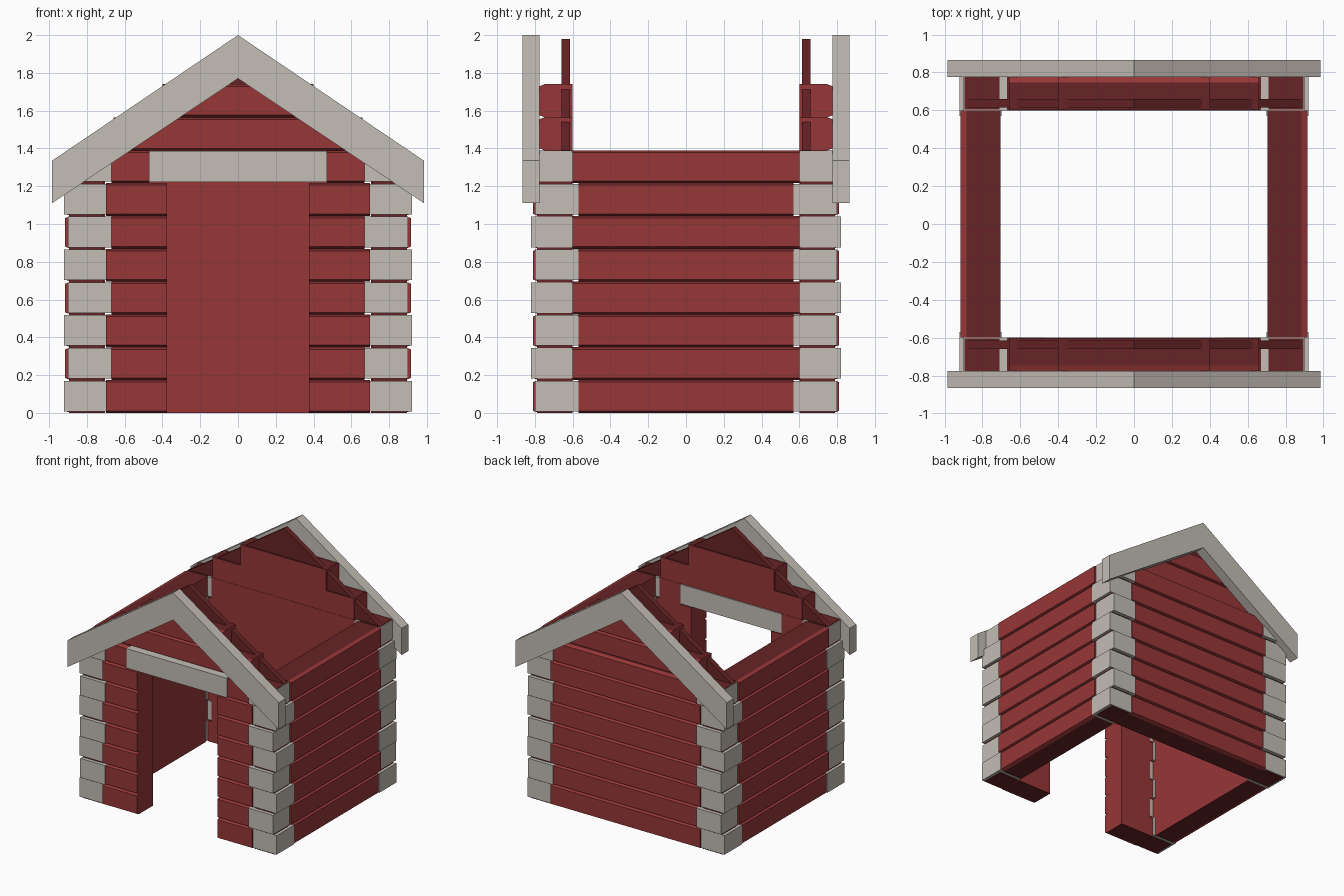
import bpy, bmesh

cube = bpy.data.objects.get("Cube")
if cube:
    bpy.data.objects.remove(cube)


def material(name, rgb):
    mat = bpy.data.materials.new(name)
    mat.use_nodes = True
    mat.diffuse_color = (*rgb, 1)
    mat.node_tree.nodes["Principled BSDF"].inputs["Base Color"].default_value = (*rgb, 1)
    return mat


RED = material("barn red", (0.31, 0.037, 0.039))
DARK = material("dark red", (0.135, 0.017, 0.019))
GREY = material("warm grey", (0.55, 0.51, 0.46))

COURSES = 8
PITCH = 1.39 / COURSES
WALL_TOP = 1.39


def extrude(name, profile, start, end, place, mats):
    """Extrude a 2D profile from start to end; place() maps (a, z, along) to space."""
    bm = bmesh.new()
    near = [bm.verts.new(place(a, z, start)) for a, z in profile]
    far = [bm.verts.new(place(a, z, end)) for a, z in profile]
    bm.faces.new(near)
    bm.faces.new(far)
    for i in range(len(profile)):
        j = (i + 1) % len(profile)
        bm.faces.new((near[i], near[j], far[j], far[i]))
    bmesh.ops.recalc_face_normals(bm, faces=bm.faces)
    # Flat tops and undersides take the second material
    if len(mats) > 1:
        for face in bm.faces:
            face.material_index = int(abs(face.normal.z) > 0.96)
    mesh = bpy.data.meshes.new(name)
    bm.to_mesh(mesh)
    bm.free()
    for mat in mats:
        mesh.materials.append(mat)
    obj = bpy.data.objects.new(name, mesh)
    bpy.context.collection.objects.link(obj)
    return obj


def along_x(sign):
    return lambda a, z, t: (t, sign * a, z)


def along_y(sign):
    return lambda a, z, t: (sign * a, t, z)


def log(name, inner, outer, z, height, start, end, place):
    """Log with chamfered outer edges."""
    c, d, top = 0.03, 0.011, z + height
    profile = [(inner, z), (outer - c, z), (outer, z + d),
               (outer, top - d), (outer - c, top), (inner, top)]
    extrude(name, profile, start, end, place, [RED, DARK])


def box(name, x, y, z, mat):
    profile = [(y[0], z[0]), (y[1], z[0]), (y[1], z[1]), (y[0], z[1])]
    extrude(name, profile, x[0], x[1], along_x(1), [mat])


def span(low, high, sign):
    return sorted((low * sign, high * sign))


# Stacked wall logs with alternating corner joints
for i in range(COURSES):
    z = i * PITCH
    odd = i % 2
    half_x = 0.67 if odd else 0.70
    half_y = 0.60 if odd else 0.57
    door = 0.47 if i == COURSES - 1 else 0.375
    log(f"back_log_{i}", 0.60, 0.81, z, PITCH, -half_x, half_x, along_x(1))
    for side, sx in (("left", 1), ("right", -1)):
        log(f"{side}_wall_log_{i}", 0.705, 0.915, z, PITCH, -half_y, half_y, along_y(sx))
        log(f"front_{side}_log_{i}", 0.60, 0.81, z, PITCH,
            *span(door, half_x, sx), along_x(-1))
        for end, sy in (("front", -1), ("back", 1)):
            bx = (0.67, 0.90) if odd else (0.70, 0.92)
            by = (0.60, 0.82) if odd else (0.57, 0.80)
            box(f"{end}_{side}_corner_block_{i}", span(*bx, sx), span(*by, sy),
                (z + 0.008, z + PITCH - 0.004), GREY)

# Corner cores behind the blocks
for side, sx in (("left", 1), ("right", -1)):
    for end, sy in (("front", -1), ("back", 1)):
        box(f"{end}_{side}_corner_core", span(0.71, 0.895, sx),
            span(0.605, 0.79, sy), (0, WALL_TOP), DARK)

# Door lintel
box("door_lintel", (-0.47, 0.47), (-0.82, -0.60),
    (WALL_TOP - PITCH + 0.005, WALL_TOP - 0.004), GREY)

# Gables: stepped logs, thin triangular panel and outer barge board
panel = [(-0.885, 1.39), (0.885, 1.39), (0, 1.98)]
barge = [(0, 2.0), (0.985, 1.335), (0.985, 1.11), (0, 1.77),
         (-0.985, 1.11), (-0.985, 1.335)]
for end, sy in (("front", -1), ("back", 1)):
    for step, half in enumerate((0.66, 0.40)):
        log(f"{end}_gable_log_{step}", 0.602, 0.778, WALL_TOP + step * 0.175, 0.175,
            -half, half, along_x(sy))
    extrude(f"{end}_gable_panel", panel, 0.615, 0.66, along_y(1), [DARK])
    extrude(f"{end}_barge_board", barge, 0.776, 0.865, along_y(1), [GREY])
    if sy < 0:
        for name in ("gable_panel", "barge_board"):
            mesh = bpy.data.objects[f"{end}_{name}"].data
            for v in mesh.vertices:
                v.co.y *= -1
            mesh.flip_normals()
